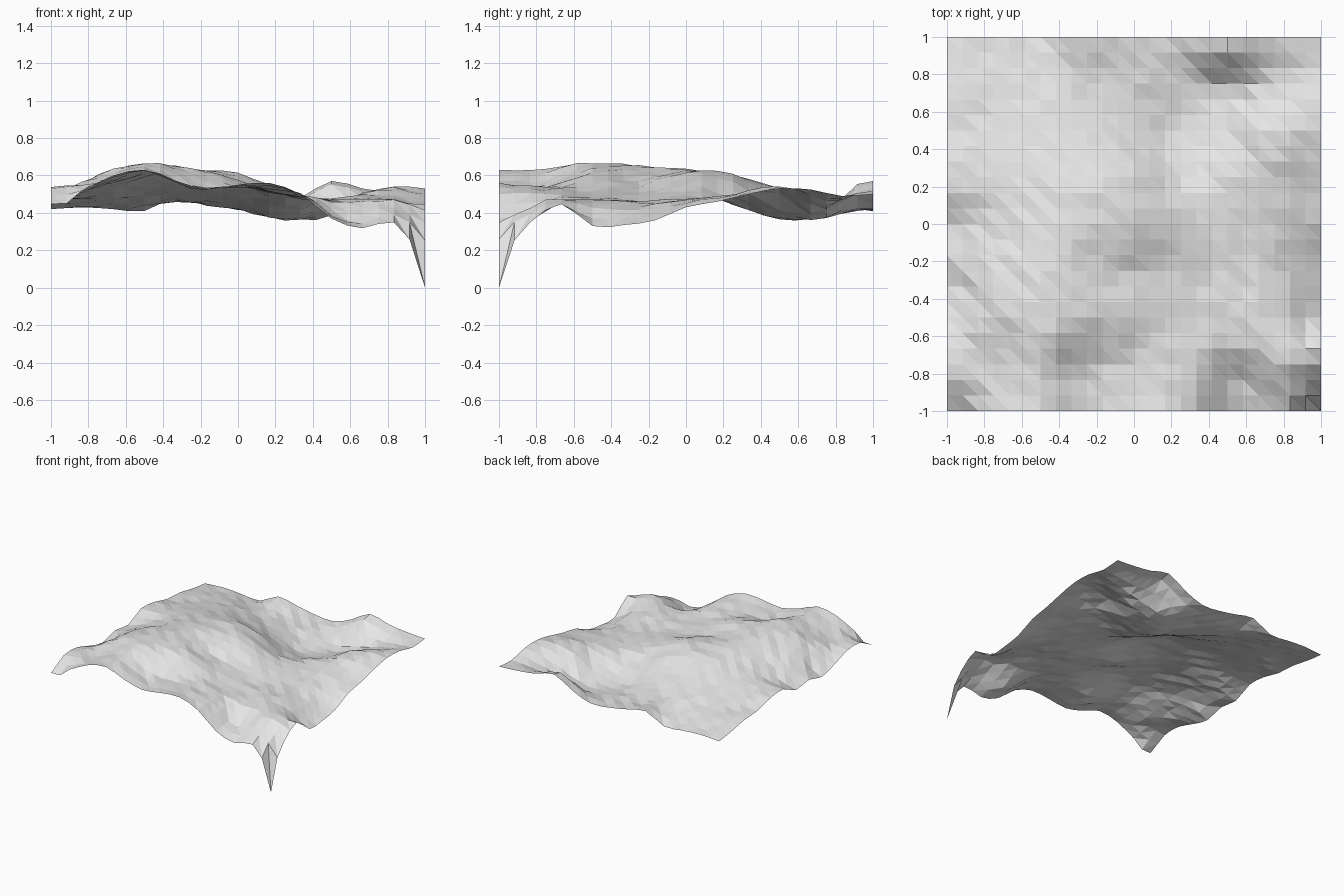
import bpy, bmesh, math, random

if "Cube" in bpy.data.objects:
    bpy.data.objects.remove(bpy.data.objects["Cube"])

random.seed(4)
N = 24  # cells per side

# Coarse terrain heights: rows run front to back, columns left to right
COARSE = [
    (.45, .58, .63, .55, .55, .54, .37, .35, .34),
    (.53, .56, .63, .54, .54, .52, .46, .47, .42),
    (.48, .60, .66, .64, .57, .50, .47, .46, .33),
    (.46, .58, .65, .62, .55, .49, .46, .44, .34),
    (.46, .54, .62, .63, .61, .52, .47, .46, .43),
    (.53, .54, .58, .61, .56, .45, .47, .50, .48),
    (.48, .50, .53, .51, .44, .36, .42, .53, .53),
    (.45, .47, .47, .45, .42, .38, .39, .46, .50),
    (.42, .43, .41, .48, .43, .45, .57, .52, .50),
]
# Finer outline heights along the four borders
FRONT = (.45, .52, .60, .63, .57, .53, .55, .56, .50, .37, .32, .38, .34)
BACK = (.42, .43, .42, .41, .49, .46, .43, .42, .48, .57, .53, .51, .50)
LEFT = (.45, .53, .53, .48, .44, .48, .46, .53, .52, .48, .47, .44, .42)
RIGHT = (.34, .38, .45, .33, .335, .36, .43, .46, .50, .53, .525, .49, .50)
# Small crests and hollows: x, y, radius in x, radius in y, height
BUMPS = [
    (.50, .89, .16, .07, .05),
    (.58, -.80, .13, .12, -.07),
    (.83, -.75, .08, .08, .02),
    (-.47, -.62, .14, .11, .02),
    (-.92, -1.0, .05, .06, -.03),
]


def spline(values, t):
    """Smooth interpolation through evenly spaced values, t in 0..1."""
    last = len(values) - 1
    f = t * last
    i = min(int(f), last - 1)
    f -= i
    a, b, c, d = (values[max(0, min(last, i + k))] for k in (-1, 0, 1, 2))
    return b + .5 * f * (c - a + f * (2*a - 5*b + 4*c - d + f * (3*(b - c) + d - a)))


def coarse(u, v):
    return spline([spline(row, u) for row in COARSE], v)


def height(i, j):
    u, v = i / N, j / N
    x, y = 2 * u - 1, 2 * v - 1
    z = coarse(u, v)
    # pull the borders onto their outlines, fading inwards
    for dist, goal, base in (
            (v, spline(FRONT, u), coarse(u, 0)),
            (1 - v, spline(BACK, u), coarse(u, 1)),
            (u, spline(LEFT, v), coarse(0, v)),
            (1 - u, spline(RIGHT, v), coarse(1, v))):
        z += (goal - base) * max(0, 1 - dist / .11)
    # crests, hollows and fine roughness inside the borders
    inside = 0 < i < N and 0 < j < N
    for bx, by, rx, ry, h in BUMPS:
        if inside or by == -1:
            z += h * math.exp(-((x - bx) / rx) ** 2 - ((y - by) / ry) ** 2)
    if inside:
        z += random.uniform(-.008, .008)
    # sharp plunge at the front right corner
    return z * (1 - math.exp(-1.25 * (N - i + j)))


# Terrain sheet
bm = bmesh.new()
grid = [[bm.verts.new((2 * i / N - 1, 2 * j / N - 1, height(i, j)))
         for i in range(N + 1)] for j in range(N + 1)]
for j in range(N):
    for i in range(N):
        a, b = grid[j][i], grid[j][i + 1]
        c, d = grid[j + 1][i + 1], grid[j + 1][i]
        bm.faces.new((a, b, d))
        bm.faces.new((b, c, d))
mesh = bpy.data.meshes.new("terrain")
bm.to_mesh(mesh)
bm.free()

grey = bpy.data.materials.new("light_grey")
grey.diffuse_color = (.8, .8, .8, 1)
grey.use_nodes = True
grey.node_tree.nodes["Principled BSDF"].inputs["Base Color"].default_value = grey.diffuse_color
mesh.materials.append(grey)
terrain = bpy.data.objects.new("terrain", mesh)
bpy.context.collection.objects.link(terrain)
